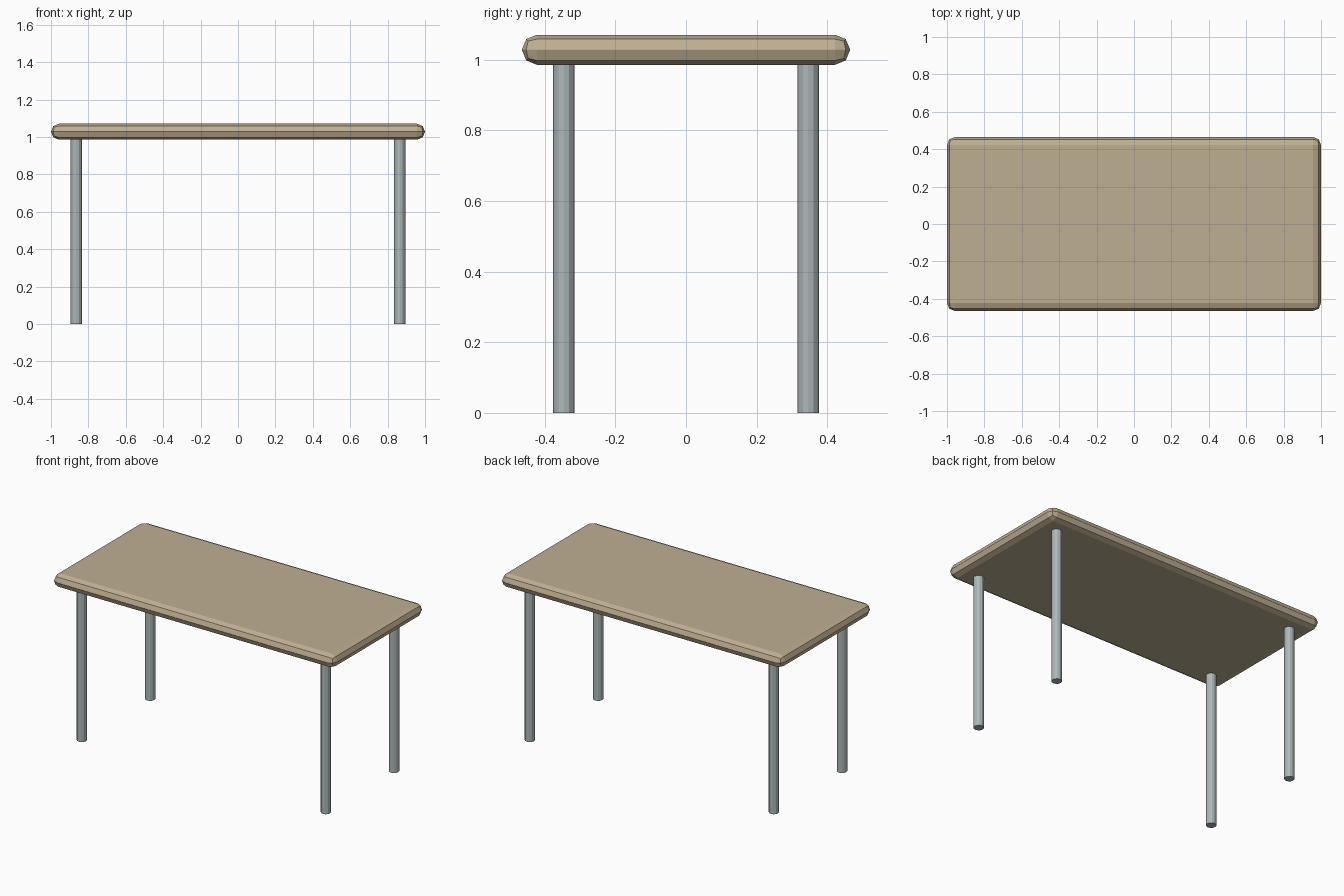
import bpy
import bmesh

if "Cube" in bpy.data.objects:
    bpy.data.objects.remove(bpy.data.objects["Cube"])


def material(name, color):
    mat = bpy.data.materials.new(name)
    mat.diffuse_color = (*color, 1)
    mat.use_nodes = True
    mat.node_tree.nodes["Principled BSDF"].inputs["Base Color"].default_value = mat.diffuse_color
    return mat


wood = material("wood", (0.52, 0.43, 0.29))
metal = material("metal", (0.42, 0.48, 0.49))

HALF_Y, BOTTOM, TOP = 0.465, 0.986, 1.071

# Tabletop: slab with all edges rounded in two flat steps
bm = bmesh.new()
bmesh.ops.create_cube(bm, size=1)
for v in bm.verts:
    v.co.x *= 2
    v.co.y *= 2 * HALF_Y
    v.co.z = v.co.z * (TOP - BOTTOM) + (TOP + BOTTOM) / 2
bmesh.ops.bevel(bm, geom=bm.edges[:], offset=0.0424, segments=2,
                profile=0.5, affect='EDGES')
mesh = bpy.data.meshes.new("tabletop")
bm.to_mesh(mesh)
bm.free()
mesh.materials.append(wood)
tabletop = bpy.data.objects.new("tabletop", mesh)
bpy.context.collection.objects.link(tabletop)


# Legs: one slim post near each corner
def leg(name, x, y):
    height = BOTTOM + 0.01
    bpy.ops.mesh.primitive_cylinder_add(vertices=12, radius=0.03, depth=height,
                                        location=(x, y, height / 2))
    ob = bpy.context.object
    ob.name = name
    ob.data.materials.append(metal)


for side, x in (("left", -0.865), ("right", 0.865)):
    for end, y in (("front", -0.346), ("back", 0.346)):
        leg(f"{end}_{side}_leg", x, y)
